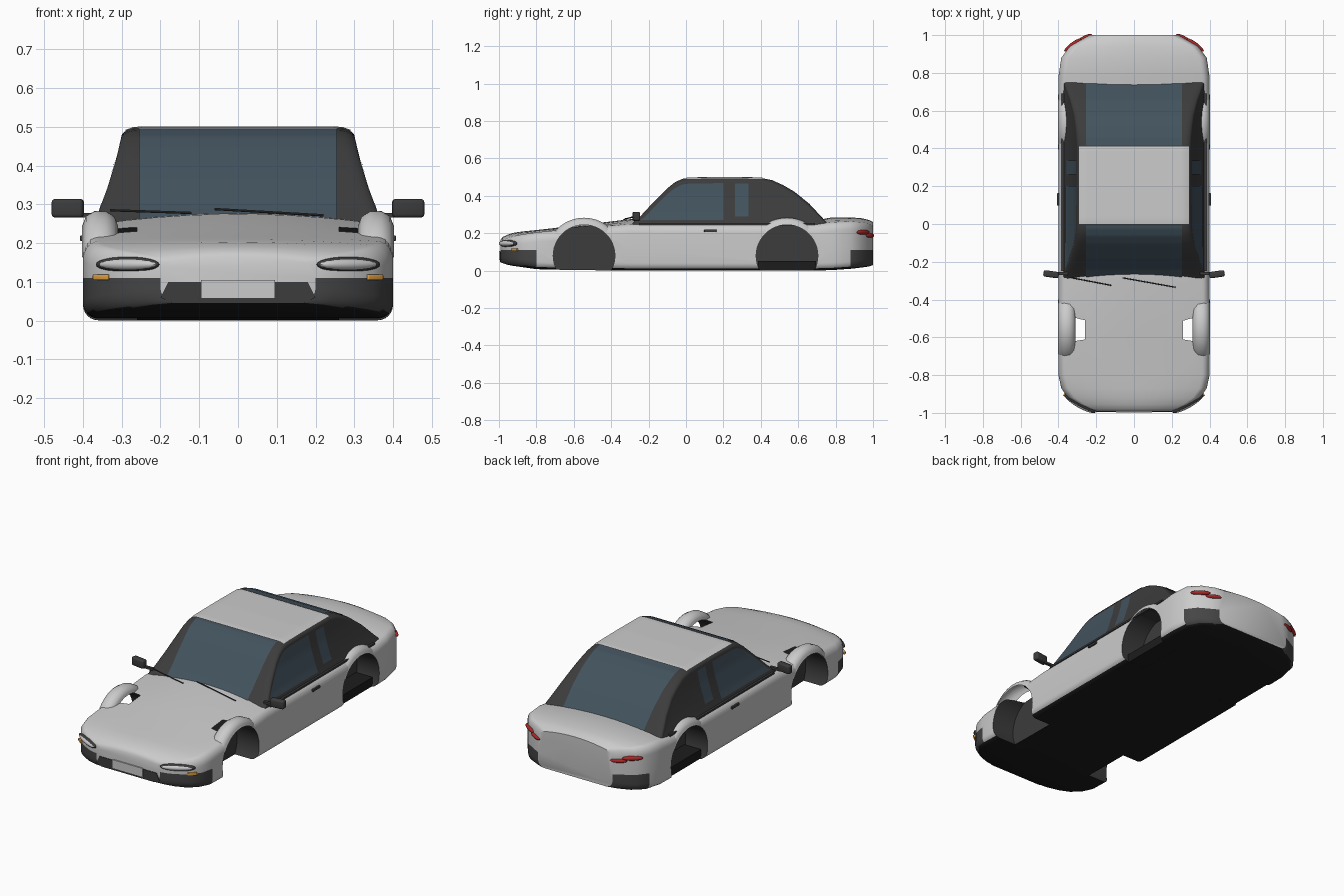
import bpy, bmesh
from math import sin, cos, pi, sqrt, radians
from mathutils import Matrix, Vector

if "Cube" in bpy.data.objects:
    bpy.data.objects.remove(bpy.data.objects["Cube"])


def material(name, *rgb):
    m = bpy.data.materials.new(name)
    m.diffuse_color = (*rgb, 1)
    m.use_nodes = True
    m.node_tree.nodes["Principled BSDF"].inputs["Base Color"].default_value = m.diffuse_color
    return m


PAINT = material("paint", .72, .72, .72)
DARK = material("dark_trim", .045, .045, .045)
BLACK = material("underside", .012, .012, .012)
BUMPER = material("bumper", .06, .06, .06)
GLASS = material("glass", .055, .085, .11)
RED = material("red_lens", .4, .02, .02)
AMBER = material("amber_lens", .75, .35, .05)


def lerp(table, t):
    """Piecewise linear lookup; returns the interpolated row."""
    for a, b in zip(table, table[1:]):
        if t <= b[0]:
            break
    f = min(1, max(0, (t - a[0]) / (b[0] - a[0])))
    return [p + (q - p) * f for p, q in zip(a[1:], b[1:])]


def finish(name, bm, mats=(), mirror=False):
    bmesh.ops.recalc_face_normals(bm, faces=bm.faces)
    me = bpy.data.meshes.new(name)
    bm.to_mesh(me)
    bm.free()
    for m in mats:
        me.materials.append(m)
    ob = bpy.data.objects.new(name, me)
    bpy.context.collection.objects.link(ob)
    if mirror:
        ob.modifiers.new("mirror", 'MIRROR')
    return ob


def loft(rings):
    """Skin closed half sections, mirrored over x = 0, with end caps."""
    bm = bmesh.new()
    rows = []
    for y, half in rings:
        pts = half + [(-x, z) for x, z in half[-2:0:-1]]
        rows.append([bm.verts.new((x, y, z)) for x, z in pts])
    n = len(rows[0])
    for a, b in zip(rows, rows[1:]):
        for i in range(n):
            j = (i + 1) % n
            bm.faces.new((a[i], a[j], b[j], b[i]))
    bm.faces.new(rows[0])
    bm.faces.new(rows[-1])
    return bm


def sheet(name, fn, nu, nv, mat, mirror=False):
    bm = bmesh.new()
    g = [[bm.verts.new(fn(u / nu, v / nv)) for v in range(nv + 1)] for u in range(nu + 1)]
    for u in range(nu):
        for v in range(nv):
            bm.faces.new((g[u][v], g[u + 1][v], g[u + 1][v + 1], g[u][v + 1]))
    return finish(name, bm, [mat], mirror)


def box(name, loc, size, mat, rz=0, mirror=True, bevel=0):
    bm = bmesh.new()
    M = Matrix.Translation(loc) @ Matrix.Rotation(radians(rz), 4, 'Z') @ Matrix.Diagonal((*size, 1))
    bmesh.ops.create_cube(bm, size=1, matrix=M)
    if bevel:
        bmesh.ops.bevel(bm, geom=bm.edges[:], offset=bevel, segments=3, profile=.5, affect='EDGES')
    return finish(name, bm, [mat], mirror)


def pod(name, loc, size, mat, rz):
    bm = bmesh.new()
    M = Matrix.Translation(loc) @ Matrix.Rotation(radians(rz), 4, 'Z') @ Matrix.Diagonal((*size, 1))
    bmesh.ops.create_uvsphere(bm, u_segments=24, v_segments=12, radius=1, matrix=M)
    return finish(name, bm, [mat], True)


# Lower body: y, half width, underside, shoulder height, centre height
BODY = [(-.992, .20, .045, .155, .165), (-.98, .25, .04, .165, .18), (-.955, .30, .032, .175, .192),
        (-.92, .35, .025, .185, .203), (-.87, .385, .018, .195, .21), (-.8, .40, .008, .205, .217),
        (-.6, .40, .003, .225, .24), (-.3, .40, .001, .25, .275), (-.2, .40, .001, .25, .28),
        (.7, .40, .001, .25, .27), (.78, .40, .003, .26, .285), (.88, .385, .01, .265, .285),
        (.94, .34, .017, .26, .28), (.975, .28, .022, .255, .272), (1.0, .235, .03, .24, .26)]
QUARTER = [i * pi / 12 for i in range(7)]


def body_section(w, b, e, c):
    rz, k = min(.05, e - .12), w - .04
    pts = [(0, b)] + [(k + .04 * sin(a), b + .04 - .04 * cos(a)) for a in QUARTER] + [(w, .11)]
    pts += [(k + .04 * cos(a), e - rz + rz * sin(a)) for a in QUARTER]
    return pts + [(k * f, e + (c - e) * (1 - f * f)) for f in (.8, .6, .4, .2, 0)]


bm = loft([(r[0], body_section(*r[1:])) for r in BODY])
bm.normal_update()
bmesh.ops.recalc_face_normals(bm, faces=bm.faces)
for f in bm.faces:
    p = f.calc_center_median()
    if f.normal.z < -.7:
        f.material_index = 1
    elif p.z < .11 and abs(p.y) > .83 and abs(p.x) > .1:
        f.material_index = 2
body = finish("body", bm, [PAINT, BLACK, BUMPER])

# Wheel wells cut from the body
bm = bmesh.new()
for y in (-.545, .54):
    for s in (-1, 1):
        M = Matrix.Translation((s * .385, y, .08)) @ Matrix.Rotation(pi / 2, 4, 'Y')
        bmesh.ops.create_cone(bm, cap_ends=True, segments=48, radius1=.165, radius2=.165,
                              depth=.25, matrix=M)
cutter = finish("wheel_well_cutter", bm, [DARK])
cutter.hide_render = True
mod = body.modifiers.new("wells", 'BOOLEAN')
mod.object, mod.operation, mod.solver, mod.material_mode = cutter, 'DIFFERENCE', 'EXACT', 'TRANSFER'
bpy.context.view_layer.objects.active = body
bpy.ops.object.modifier_apply(modifier="wells")
bpy.data.objects.remove(cutter)
box("rear_floor", (.31, .54, .027), (.11, .31, .05), BLACK)

# Rounded arches over the wheels: x, radius
ARCH = [(0, .31, .165), (.2, .318, .188), (.4, .34, .202), (.6, .37, .203), (.8, .392, .19), (1, .402, .165)]
for name, y0 in (("front_arch", -.545), ("rear_arch", .54)):
    def arch(u, v, y0=y0):
        a = radians(30 + 120 * u)
        x, r = lerp(ARCH, v)
        return (x, y0 + r * cos(a), .08 + r * sin(a))
    sheet(name, arch, 32, 10, PAINT, True)

# Cabin: roof line and side width by height
ROOF = [(-.29, .25), (-.24, .295), (-.18, .36), (-.1, .44), (-.06, .472), (-.02, .491), (.02, .496),
        (.2, .498), (.4, .496), (.46, .484), (.52, .457), (.58, .422), (.66, .357), (.75, .26)]
SIDE = [(.2, .385), (.25, .372), (.3, .35), (.4, .318), (.47, .302), (.5, .295)]


def side_x(z):
    return lerp(SIDE, z)[0]


def cabin_section(t):
    hi = max(.242, t - .025)
    w = side_x(hi)
    pts = [(0, .24)] + [(side_x(z), z) for z in (.24 + (hi - .24) * i / 6 for i in range(7))]
    pts += [(w - .045 + .045 * cos(a), hi + (t - hi) * sin(a)) for a in QUARTER[1:]]
    return pts + [(0, t)]


finish("cabin", loft([(y, cabin_section(t)) for y, t in ROOF]), [DARK])


def top_sheet(name, half, y0, y1, mat):
    def fn(u, v):
        y, x = y0 + (y1 - y0) * u, half * (2 * v - 1)
        t = lerp(ROOF, y)[0]
        over = max(0, abs(x) - side_x(t - .025) + .045) / .045
        return (x, y - (.002 if y < 0 else 0), t + .003 - .025 * (1 - sqrt(max(0, 1 - over * over))))
    sheet(name, fn, 30, 28, mat)


top_sheet("windscreen", .255, -.28, -.005, GLASS)
top_sheet("roof_panel", .29, 0, .41, PAINT)
top_sheet("rear_window", .255, .415, .745, GLASS)


def side_window(name, y0, y1, z0, z1):
    def fn(u, v):
        y = y0 + (y1 - y0) * u
        top = max(z0 + .003, min(z1, lerp(ROOF, y)[0] - .03))
        z = z0 + (top - z0) * v
        return (side_x(z) + .003, y, z)
    sheet(name, fn, 24, 12, GLASS, True)


side_window("front_side_window", -.24, .2, .27, .468)
side_window("rear_side_window", .262, .335, .29, .465)
box("belt_trim", (.377, .22, .25), (.012, .94, .01), DARK)

# Nose: grille, plate, lamps
bm = bmesh.new()
grille = [bm.verts.new((x, -.995, z)) for x, z in
          ((-.17, .045), (.17, .045), (.2, .06), (.18, .1), (-.18, .1), (-.2, .06))]
ext = bmesh.ops.extrude_face_region(bm, geom=[bm.faces.new(grille)])
bmesh.ops.translate(bm, vec=(0, .02, 0), verts=[v for v in ext["geom"] if isinstance(v, bmesh.types.BMVert)])
finish("grille", bm, [DARK])
box("front_plate", (0, -.993, .081), (.19, .012, .048), PAINT, mirror=False)
pod("headlight_rim", (.285, -.951, .145), (.094, .02, .02), DARK, 29)
pod("headlight", (.284, -.954, .145), (.088, .021, .0165), PAINT, 29)
box("indicator", (.352, -.917, .112), (.05, .014, .015), AMBER, 38, bevel=.003)

# Tail lamps
pod("tail_light_outer", (.325, .947, .205), (.055, .014, .013), RED, -37)
pod("tail_light_inner", (.262, .982, .188), (.045, .014, .012), RED, -28)

# Door mirrors and handles
box("door_mirror", (.439, -.266, .29), (.082, .034, .048), DARK, 8, bevel=.009)
box("mirror_stem", (.385, -.262, .272), (.07, .016, .012), DARK)
box("door_handle", (.402, .13, .213), (.012, .066, .014), DARK, bevel=.003)

# Wipers
for name, a, b in (("wiper_passenger", (-.33, -.285, .285), (-.12, -.325, .278)),
                   ("wiper_driver", (-.06, -.285, .288), (.22, -.335, .272))):
    a, b = Vector(a), Vector(b)
    bm = bmesh.new()
    M = Matrix.Translation((a + b) / 2) @ (b - a).to_track_quat('Z', 'Y').to_matrix().to_4x4()
    bmesh.ops.create_cone(bm, cap_ends=True, segments=8, radius1=.003, radius2=.003,
                          depth=(b - a).length, matrix=M)
    finish(name, bm, [DARK])

bpy.ops.object.select_all(action='SELECT')
bpy.ops.object.shade_smooth_by_angle(angle=radians(40))
